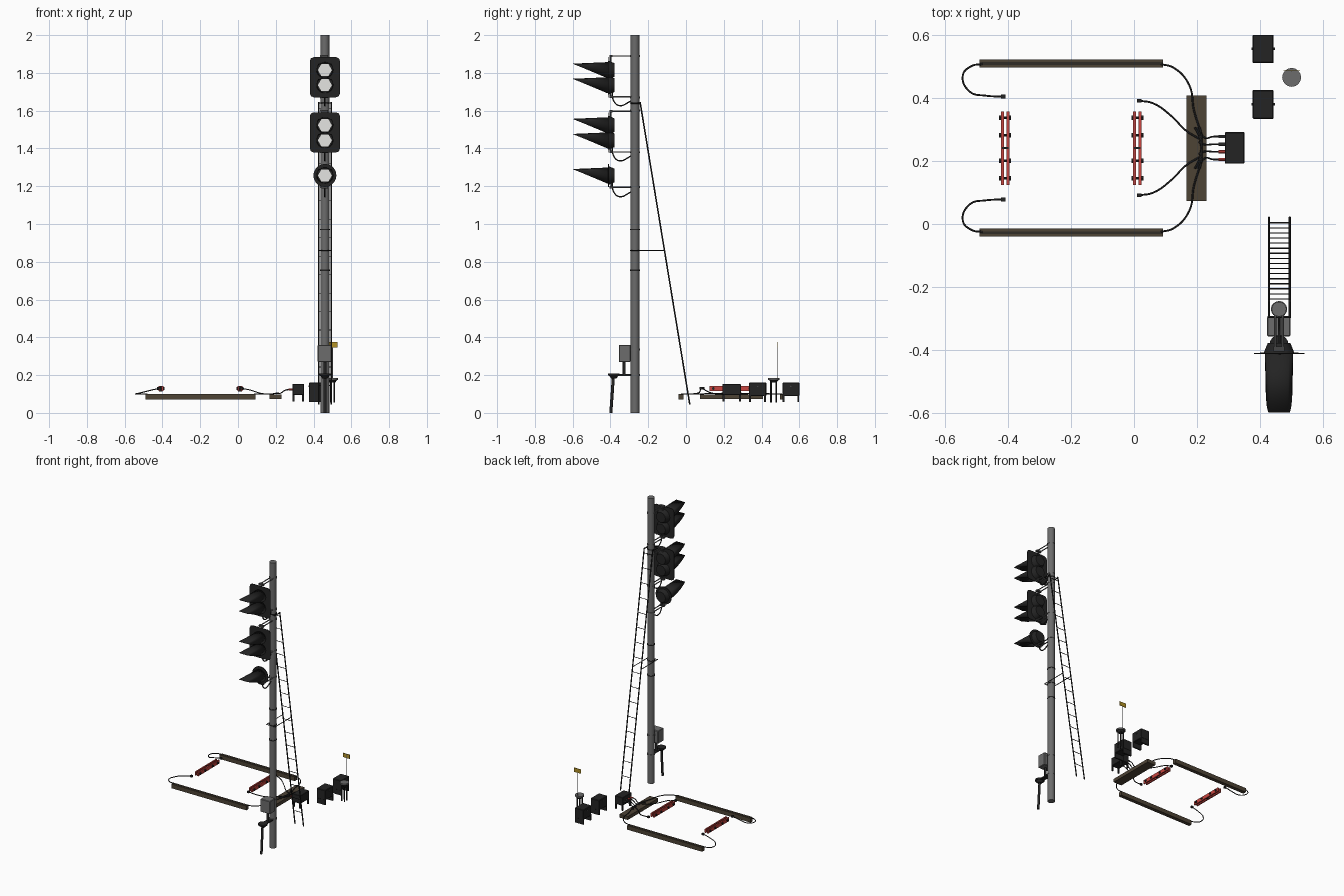
import bpy, bmesh, math
from mathutils import Vector, Matrix

if "Cube" in bpy.data.objects:
    bpy.data.objects.remove(bpy.data.objects["Cube"])

def material(name, c):
    m = bpy.data.materials.new(name)
    m.diffuse_color = (*c, 1)
    m.use_nodes = True
    m.node_tree.nodes["Principled BSDF"].inputs["Base Color"].default_value = m.diffuse_color
    return m
GREY = material("pole grey", (0.15, 0.15, 0.15))
BLACK = material("black", (0.017, 0.017, 0.017))
LENS = material("lens white", (0.78, 0.78, 0.76))
BROWN = material("brown", (0.075, 0.056, 0.036))
DBROWN = material("dark brown", (0.03, 0.025, 0.019))
RED = material("red", (0.58, 0.06, 0.05))
YELLOW = material("yellow", (0.45, 0.29, 0.02))
STEEL = material("dark steel", (0.06, 0.06, 0.06))

def finish(name, bm, mat, smooth=False):
    bmesh.ops.recalc_face_normals(bm, faces=bm.faces)
    me = bpy.data.meshes.new(name)
    bm.to_mesh(me)
    bm.free()
    me.materials.append(mat)
    ob = bpy.data.objects.new(name, me)
    bpy.context.collection.objects.link(ob)
    if smooth:
        bpy.context.view_layer.objects.active = ob
        ob.select_set(True)
        bpy.ops.object.shade_smooth_by_angle(angle=math.radians(40))
        ob.select_set(False)
    return ob

def box(name, lo, hi, mat, bevel=0):
    bm = bmesh.new()
    lo, hi = Vector(lo), Vector(hi)
    bmesh.ops.create_cube(bm, size=1, matrix=Matrix.Translation((lo + hi) / 2) @ Matrix.Diagonal((*(hi - lo), 1)))
    if bevel:
        bmesh.ops.bevel(bm, geom=bm.edges[:], offset=bevel, segments=1, affect='EDGES')
    return finish(name, bm, mat)

def rod(name, a, b, r, mat, r2=None, sides=12, smooth=True, spin=0):
    a, b = Vector(a), Vector(b)
    d = b - a
    bm = bmesh.new()
    bmesh.ops.create_cone(bm, cap_ends=True, segments=sides, radius1=r, radius2=r if r2 is None else r2, depth=d.length,
                          matrix=Matrix.Translation((a + b) / 2) @ d.to_track_quat('Z', 'Y').to_matrix().to_4x4() @ Matrix.Rotation(spin, 4, 'Z'))
    return finish(name, bm, mat, smooth)

def cable(name, pts, r=0.003, mat=BLACK):
    cu = bpy.data.curves.new(name + "_path", 'CURVE')
    cu.dimensions = '3D'
    cu.bevel_depth, cu.bevel_resolution, cu.resolution_u, cu.use_fill_caps = r, 1, 6, True
    sp = cu.splines.new('BEZIER')
    sp.bezier_points.add(len(pts) - 1)
    for bp, p in zip(sp.bezier_points, pts):
        bp.co = p
        bp.handle_left_type = bp.handle_right_type = 'AUTO'
    tmp = bpy.data.objects.new(name + "_tmp", cu)
    bpy.context.collection.objects.link(tmp)
    bpy.context.view_layer.update()
    me = bpy.data.meshes.new_from_object(tmp.evaluated_get(bpy.context.evaluated_depsgraph_get()))
    bpy.data.objects.remove(tmp)
    me.name = name
    me.materials.clear()
    me.materials.append(mat)
    bpy.context.collection.objects.link(bpy.data.objects.new(name, me))

PX, PY = 0.46, -0.27

# Signal pole with clamp bands
rod("pole", (PX, PY, 0), (PX, PY, 2), 0.0235, GREY, sides=16)
for z in (1.89, 1.67, 1.6, 1.38, 1.195, 0.335, 0.2):
    rod("bracket_band", (PX, PY, z - 0.005), (PX, PY, z + 0.005), 0.0255, GREY, sides=16)
for z in (1.64, 0.97, 0.86, 0.755):
    rod("pole_band", (PX, PY, z - 0.003), (PX, PY, z + 0.003), 0.0258, BLACK, sides=16)

# Lamp: rear housing, lens and long slanted hood
def lamp(z):
    rod("lamp_housing", (PX, -0.412, z), (PX, -0.378, z), 0.05, BLACK, 0.036)
    rod("lamp_lens", (PX, -0.41, z), (PX, -0.42, z), 0.037, LENS, sides=6, smooth=False, spin=math.pi / 6)
    bm = bmesh.new()
    base, tip, n = [], [], 24
    for i in range(n):
        t = 2 * math.pi * i / n
        f = min(1, (math.cos(t) + 1) / 1.45)
        x, h = 0.043 * math.sin(t), 0.04 * math.cos(t)
        base.append(bm.verts.new((PX + x, -0.413, z + h)))
        tip.append(bm.verts.new((PX + x * (1 - 0.1 * f), -0.418 - 0.179 * f, z - 0.04 + 0.072 * f)))
    for i in range(n):
        j = (i + 1) % n
        bm.faces.new((base[i], base[j], tip[j], tip[i]))
    ob = finish("lamp_hood", bm, BLACK, True)
    s = ob.modifiers.new("thickness", 'SOLIDIFY')
    s.thickness, s.offset = 0.002, 1

def bracket(z):
    for x in (PX - 0.012, PX + 0.012):
        rod("bracket_arm", (x, PY, z), (x, -0.395, z), 0.0035, GREY, sides=8)
    box("bracket_foot", (PX - 0.017, -0.405, z - 0.006), (PX + 0.017, -0.388, z + 0.006), STEEL)

def feed(z):
    cable("lamp_feed_cable", [(PX, -0.39, z + 0.03), (PX, -0.385, z - 0.015), (PX, -0.355, z - 0.045), (PX, -0.29, z - 0.02)], 0.004)

# Two double heads on clipped back plates
for zc in (1.777, 1.485):
    bm = bmesh.new()
    w, h, c = 0.08, 0.106, 0.02
    q = [(w, h - c), (w - c * .3, h - c * .3), (w - c, h)]
    q += [(-x, z) for x, z in reversed(q)]
    q += [(-x, -z) for x, z in q]
    f = bm.faces.new([bm.verts.new((PX + x, -0.413, zc + z)) for x, z in q])
    r = bmesh.ops.extrude_face_region(bm, geom=[f])
    bmesh.ops.translate(bm, verts=[v for v in r["geom"] if isinstance(v, bmesh.types.BMVert)], vec=(0, 0.004, 0))
    finish("back_plate", bm, BLACK)
    lamp(zc + 0.038)
    lamp(zc - 0.042)
    rod("head_spine", (PX, -0.4, zc - 0.106), (PX, -0.4, zc + 0.114), 0.005, STEEL, sides=8)
    bracket(zc + 0.112)
    bracket(zc - 0.104)
    feed(zc - 0.105)

# Single round head
rod("round_plate", (PX, -0.407, 1.257), (PX, -0.413, 1.257), 0.061, BLACK, sides=20)
lamp(1.257)
rod("head_spine", (PX, -0.395, 1.195), (PX, -0.395, 1.257), 0.005, STEEL, sides=8)
bracket(1.195)
feed(1.19)

# Ladder leaning on the pole
top, foot = Vector((0, -0.243, 1.645)), Vector((0, 0.02, 0.045))
for x in (0.428, 0.494):
    rod("ladder_rail", top + Vector((x, 0, 0)), foot + Vector((x, 0, 0)), 0.004, BLACK, sides=6)
    rod("ladder_stay", (x, -0.29, 0.86), (x, -0.114, 0.86), 0.0025, BLACK, sides=6)
    rod("ladder_top_hook", (x, -0.295, 1.64), (x, -0.243, 1.64), 0.004, BLACK, sides=6)
for i in range(16):
    p = top.lerp(foot, 0.02 + i * 0.0612)
    rod("ladder_rung", p + Vector((0.428, 0, 0)), p + Vector((0.494, 0, 0)), 0.0022, BLACK, sides=6)
for y, z in ((-0.295, 0.86), (-0.295, 1.64)):
    rod("ladder_clamp_bar", (0.424, y, z), (0.498, y, z), 0.003, BLACK, sides=6)

# Junction box and cable riser on the pole
box("junction_box", (0.422, -0.356, 0.27), (0.496, -0.294, 0.36), GREY, 0.003)
rod("junction_box_neck", (PX, -0.327, 0.2), (PX, -0.327, 0.27), 0.008, BLACK)
box("riser_bracket", (0.445, -0.39, 0.196), (0.475, -0.28, 0.205), BLACK)

def mushroom(name, x, y, z, mat):
    rod(name + "_cap", (x, y, z - 0.01), (x, y, z), 0.03, mat, sides=16)
    rod(name + "_funnel", (x, y, z - 0.025), (x, y, z - 0.01), 0.014, BLACK, 0.026, sides=16)
mushroom("riser", PX, -0.382, 0.208, BLACK)
rod("riser_pipe", (PX, -0.398, 0), (PX, -0.385, 0.185), 0.008, BLACK)

# Cable post with marker flag
mushroom("cable_post", 0.50, 0.465, 0.185, GREY)
for dx, dy in ((-.01, -.015), (.01, -.015), (-.01, .012), (.01, .012)):
    rod("cable_post_leg", (0.5 + dx, 0.465 + dy, 0.055), (0.5 + dx, 0.465 + dy, 0.165), 0.004, BLACK, sides=8)
rod("flag_stick", (0.5, 0.486, 0.18), (0.5, 0.486, 0.373), 0.002, GREY, sides=6)
box("flag", (0.474, 0.4845, 0.346), (0.527, 0.4875, 0.375), YELLOW)

# Control box on corner legs
box("control_box", (0.288, 0.192, 0.095), (0.35, 0.291, 0.152), BLACK, 0.002)
for x in (0.289, 0.339):
    for y in (0.193, 0.28):
        box("control_box_leg", (x, y, 0.06), (x + 0.01, y + 0.01, 0.1), BLACK)

# Equipment boxes: body hung between two full-height end panels
for y0, y1 in ((0.51, 0.60), (0.333, 0.425)):
    box("equipment_box", (0.376, y0, 0.09), (0.443, y1, 0.16), BLACK, 0.003)
    for y in (y0 + 0.001, y1 - 0.011):
        box("equipment_box_end_panel", (0.377, y, 0.057), (0.442, y + 0.01, 0.1), BLACK)
    ym = (y0 + y1) / 2
    rod("equipment_box_hinge_pin", (0.372, ym, 0.14), (0.447, ym, 0.14), 0.004, STEEL, sides=8)

# Cable troughs
YC = 0.241
for s in (-1, 1):
    y = YC + s * 0.268
    box("side_trough", (-0.49, y - 0.0125, 0.07), (0.092, y + 0.0125, 0.099), BROWN)
    box("side_trough_strip", (-0.488, y - 0.004, 0.098), (0.09, y + 0.004, 0.1), DBROWN)
box("cross_trough", (0.166, 0.073, 0.074), (0.23, 0.408, 0.098), BROWN)

# Mirrored cable runs
for s in (-1, 1):
    m = lambda pts: [(x, YC + s * y, z) for x, y, z in pts]
    cable("outer_loop_cable", m([(-0.48, 0.266, 0.1), (-0.515, 0.26, 0.1), (-0.543, 0.23, 0.1), (-0.52, 0.178, 0.105), (-0.47, 0.166, 0.118), (-0.417, 0.163, 0.13)]))
    cable("trough_link_cable", m([(0.085, 0.266, 0.1), (0.125, 0.255, 0.1), (0.175, 0.2, 0.1), (0.19, 0.12, 0.102), (0.215, 0.04, 0.104)]))
    cable("inner_rail_cable", m([(0.018, 0.15, 0.13), (0.06, 0.142, 0.122), (0.12, 0.1, 0.104), (0.165, 0.055, 0.1), (0.215, 0.025, 0.104)]))
    for x, y in ((-0.415, 0.163), (0.017, 0.15)):
        box("rail_plug", (x - 0.007, YC + s * y - 0.006, 0.123), (x + 0.007, YC + s * y + 0.006, 0.136), BLACK)
    for y in (0.012, 0.036):
        cable("box_feed_cable", m([(0.205, y * 1.6, 0.102), (0.225, y * 0.9, 0.104), (0.25, y, 0.12), (0.275, y, 0.124)]))
        yy = YC + s * y
        rod("feed_plug", (0.268, yy, 0.124), (0.292, yy, 0.124), 0.005, RED if s < 0 else STEEL, sides=8)
    # Knot of cables where the runs meet on the cross trough
    for k in range(3):
        cable("bundle_cable", m([(0.193 + k * .008, 0.065, 0.102), (0.208 + k * .003, 0.035, 0.106), (0.214, 0.0, 0.105)]))

# Red insulated joint bars with bolts
for x in (-0.4085, 0.0105):
    for s in (-1, 1):
        xs = x + s * 0.009
        box("joint_bar", (xs - 0.0045, 0.124, 0.116), (xs + 0.0045, 0.357, 0.142), RED)
    box("joint_end_post", (x - 0.01, YC - 0.003, 0.113), (x + 0.01, YC + 0.003, 0.143), BLACK)
    for y in (0.145, 0.2, 0.282, 0.337):
        rod("joint_bolt", (x - 0.013, y, 0.129), (x + 0.013, y, 0.129), 0.004, BLACK, sides=8)
        for s in (-1, 1):
            rod("joint_nut", (x + s * 0.012, y, 0.129), (x + s * 0.019, y, 0.129), 0.008, BLACK, sides=6, smooth=False)
